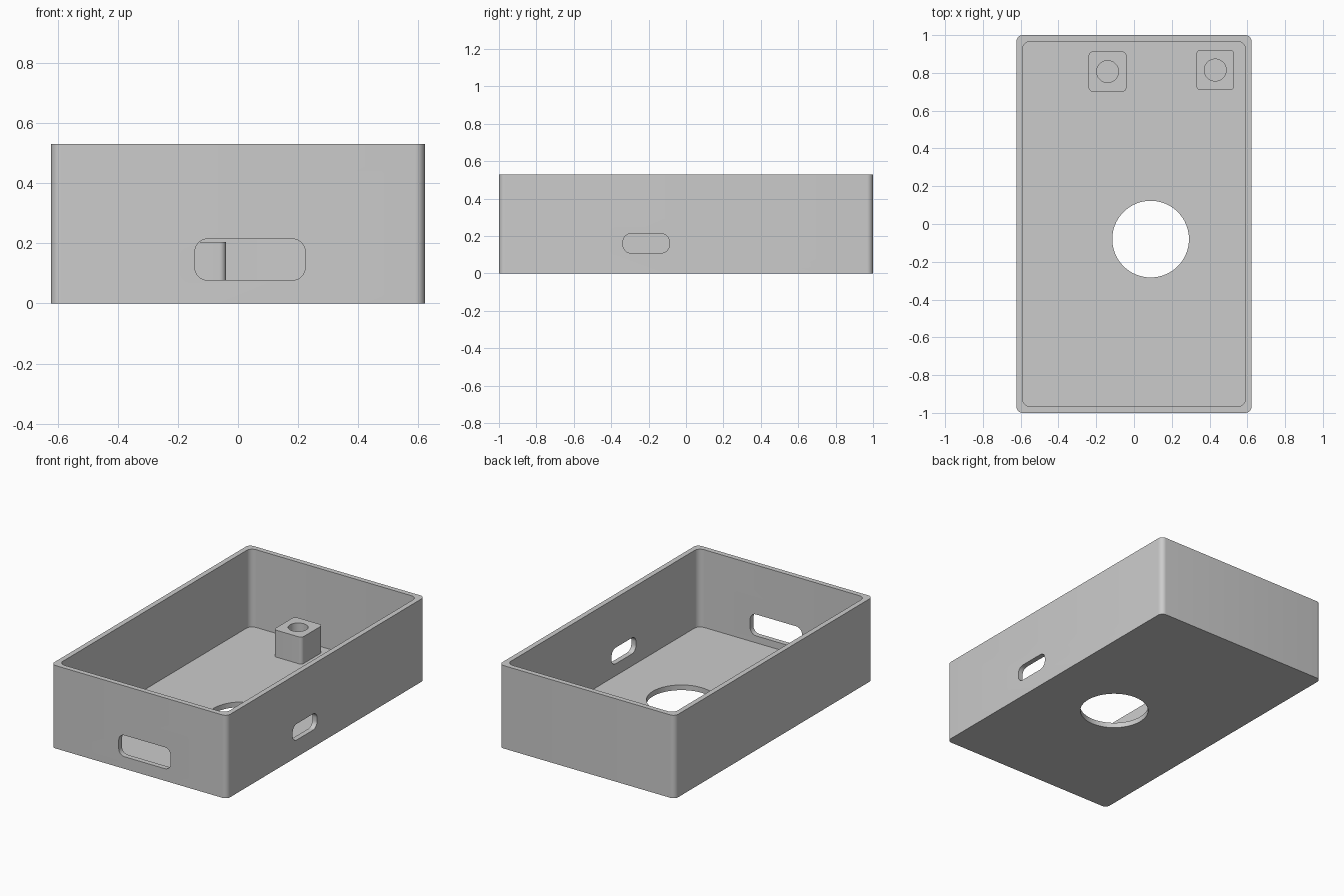
import bpy, bmesh, math
from mathutils import Matrix, Vector

cube = bpy.data.objects.get("Cube")
if cube:
    bpy.data.objects.remove(cube, do_unlink=True)

grey = bpy.data.materials.new("light grey plastic")
grey.use_nodes = True
colour = (0.6, 0.6, 0.6, 1)
grey.diffuse_color = colour
grey.node_tree.nodes["Principled BSDF"].inputs["Base Color"].default_value = colour

WIDTH, LENGTH, HEIGHT, WALL = 1.244, 2.0, 0.53, 0.033
POST_TOP = 0.205


def rounded_prism(name, width, length, depth, radius, centre, turn=None, steps=8):
    """Rounded rectangle in xy, extruded along z, then turned and placed."""
    bm = bmesh.new()
    verts = []
    for corner, (sx, sy) in enumerate(((1, 1), (-1, 1), (-1, -1), (1, -1))):
        cx, cy = sx * (width / 2 - radius), sy * (length / 2 - radius)
        for i in range(steps + 1):
            a = (corner + i / steps) * math.pi / 2
            verts.append(bm.verts.new((cx + radius * math.cos(a),
                                       cy + radius * math.sin(a), -depth / 2)))
    bmesh.ops.remove_doubles(bm, verts=verts, dist=1e-5)
    base = bm.faces.new(bm.verts)
    top = bmesh.ops.extrude_face_region(bm, geom=[base])["geom"]
    bmesh.ops.translate(bm, vec=(0, 0, depth),
                        verts=[v for v in top if isinstance(v, bmesh.types.BMVert)])
    bmesh.ops.recalc_face_normals(bm, faces=bm.faces)
    bm.transform(Matrix.Translation(Vector(centre)) @ (turn or Matrix.Identity(4)))
    mesh = bpy.data.meshes.new(name)
    bm.to_mesh(mesh)
    bm.free()
    mesh.materials.append(grey)
    obj = bpy.data.objects.new(name, mesh)
    bpy.context.collection.objects.link(obj)
    return obj


def round_cutter(name, radius, depth, centre, steps=16):
    # A rounded square whose corners meet is a circle
    return rounded_prism(name, radius * 2, radius * 2, depth, radius, centre, steps=steps)


def cut(target, cutter):
    cutter.hide_render = True
    bpy.context.view_layer.objects.active = target
    mod = target.modifiers.new("cut", "BOOLEAN")
    mod.operation, mod.solver, mod.object = "DIFFERENCE", "EXACT", cutter
    bpy.ops.object.modifier_apply(modifier=mod.name)
    bpy.data.objects.remove(cutter, do_unlink=True)


def smooth(obj):
    bpy.ops.object.select_all(action="DESELECT")
    obj.select_set(True)
    bpy.context.view_layer.objects.active = obj
    bpy.ops.object.shade_smooth_by_angle(angle=math.radians(30))


# Open-topped case
case = rounded_prism("case", WIDTH, LENGTH, HEIGHT, 0.033, (0, 0, HEIGHT / 2))
cut(case, rounded_prism("cavity", WIDTH - 2 * WALL, LENGTH - 2 * WALL, HEIGHT, 0.04,
                        (0, 0, HEIGHT / 2 + WALL)))

# Round opening in the floor
cut(case, round_cutter("floor_hole", 0.203, 0.2, (0.088, -0.08, 0)))

# Slot in the front wall
facing_front = Matrix.Rotation(math.pi / 2, 4, "X")
cut(case, rounded_prism("front_slot", 0.367, 0.137, 0.2, 0.042,
                        (0.04, -LENGTH / 2, 0.146), facing_front))

# Slot in the left side wall
facing_side = Matrix.Rotation(math.pi / 2, 4, "Z") @ facing_front
cut(case, rounded_prism("side_slot", 0.247, 0.103, 0.2, 0.042,
                        (WIDTH / 2, -0.213, 0.161), facing_side))
smooth(case)

# Hollow mounting posts near the back wall
for name, x, y in (("right_post", -0.14, 0.807), ("left_post", 0.43, 0.815)):
    bottom = WALL - 0.01
    height = POST_TOP - bottom
    post = rounded_prism(name, 0.2, 0.212, height, 0.022, (x, y, bottom + height / 2))
    cut(post, round_cutter("post_hole", 0.058, 1, (x, y, 0.1), steps=10))
    smooth(post)
